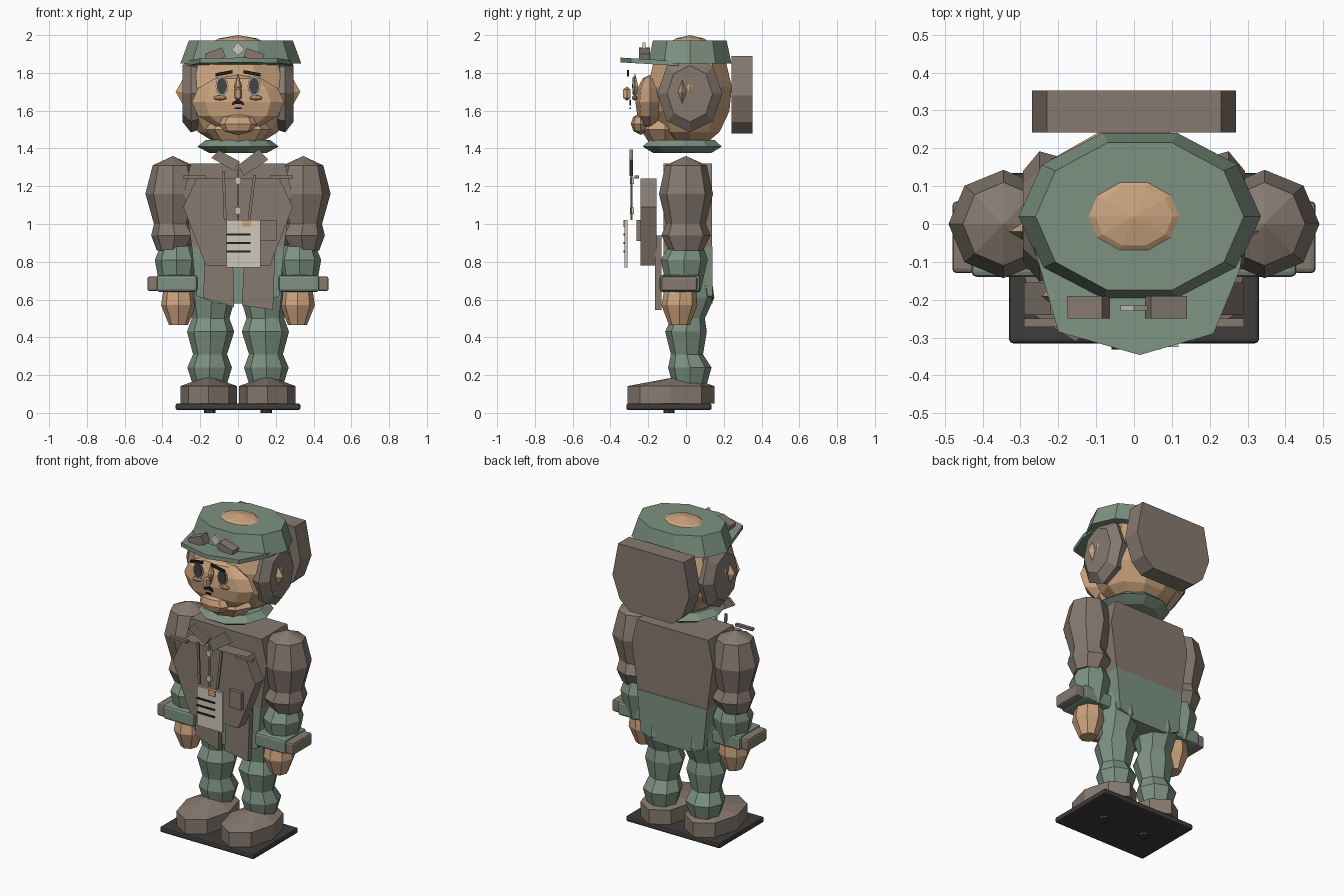
import bpy, bmesh, math


def material(name, r, g, b):
    m = bpy.data.materials.new(name)
    m.diffuse_color = (r, g, b, 1)
    return m


SKIN = material("skin tan", 0.60, 0.37, 0.21)
BROWN = material("jacket brown", 0.24, 0.195, 0.162)
GREEN = material("uniform green", 0.205, 0.29, 0.22)
DARK = material("base charcoal", 0.05, 0.045, 0.042)
BLACK = material("ink black", 0.014, 0.013, 0.013)
WHITE = material("badge white", 0.62, 0.58, 0.49)
PUPIL = material("eye grey", 0.06, 0.058, 0.058)

MAP = {'x': lambda a, b, h: (h, a, b),
       'y': lambda a, b, h: (a, h, b),
       'z': lambda a, b, h: (a, b, h)}


def skin_rings(name, rings, mat, bevel=0):
    """Bridge equal-length rings of points into a closed flat-shaded solid."""
    bm = bmesh.new()
    vs = [[bm.verts.new(p) for p in ring] for ring in rings]
    n = len(vs[0])
    for lo, hi in zip(vs, vs[1:]):
        for i in range(n):
            j = (i + 1) % n
            bm.faces.new((lo[i], lo[j], hi[j], hi[i]))
    bm.faces.new(vs[0][::-1])
    bm.faces.new(vs[-1])
    bmesh.ops.remove_doubles(bm, verts=bm.verts, dist=0.0005)
    bmesh.ops.recalc_face_normals(bm, faces=bm.faces)
    me = bpy.data.meshes.new(name)
    bm.to_mesh(me)
    bm.free()
    me.materials.append(mat)
    ob = bpy.data.objects.new(name, me)
    bpy.context.collection.objects.link(ob)
    if bevel:
        mod = ob.modifiers.new("bevel", 'BEVEL')
        mod.width, mod.segments = bevel, 2
    return ob


def loft(name, rings, mat, n=8, axis='z'):
    """Rings are (centre a, centre b, radius a, radius b, height)."""
    out = []
    for ca, cb, ra, rb, h in rings:
        out.append([MAP[axis](ca + max(ra, 1e-5) * math.cos(2 * math.pi * i / n),
                              cb + max(rb, 1e-5) * math.sin(2 * math.pi * i / n), h)
                    for i in range(n)])
    return skin_rings(name, out, mat)


def prism(name, pts, h0, h1, mat, axis='y', bevel=0):
    return skin_rings(name, [[MAP[axis](a, b, h) for a, b in pts] for h in (h0, h1)],
                      mat, bevel)


def box(name, x0, x1, y0, y1, z0, z1, mat, bevel=0):
    return prism(name, [(x0, z0), (x1, z0), (x1, z1), (x0, z1)], y0, y1, mat, 'y', bevel)


def ball(name, x, y, z, rx, ry, rz, mat, n=8, lats=(-90, -60, -30, 0, 30, 60, 90)):
    rings = []
    for d in lats:
        c, s = math.cos(math.radians(d)), math.sin(math.radians(d))
        rings.append((x, y, rx * c, ry * c, z + rz * s))
    return loft(name, rings, mat, n)


def sym(half):
    """Close a right-hand outline by mirroring it."""
    return half + [(-a, b) for a, b in reversed(half)]


# Base plate with screw heads beneath
box("base_plate", -0.33, 0.33, -0.315, 0.135, 0.015, 0.05, DARK, 0.01)

for s, side in ((-1, "left"), (1, "right")):
    loft(side + "_base_screw", [(s * .15, -.09, .03, .03, 0), (s * .15, -.09, .03, .03, .02)], DARK)

    # Shoes
    x = s * 0.155
    loft(side + "_shoe", [(x, -.08, .15, .23, .05), (x, -.08, .15, .23, .142),
                          (x, -.03, .03, .05, .185)], BROWN)

    # Legs
    loft(side + "_leg", [(s * .15, .02, .09, .09, .15), (s * .15, .02, .118, .115, .24),
                         (s * .148, .005, .09, .085, .31), (s * .145, 0, .125, .11, .43),
                         (s * .145, .01, .10, .09, .50), (s * .14, .02, .125, .13, .61),
                         (s * .14, .01, .12, .12, .75)], GREEN)

    # Arms
    x = s * 0.345
    loft(side + "_upper_arm", [(x, 0, .085, .09, .86), (x - s * .01, 0, .125, .13, .94),
                               (x, 0, .10, .105, 1.0), (x, 0, .145, .143, 1.16),
                               (x, 0, .107, .11, 1.31), (x, 0, 0, 0, 1.36)], BROWN)
    x = s * 0.325
    loft(side + "_forearm", [(x, -.01, .085, .085, .64), (x, -.01, .115, .125, .81),
                             (x, 0, .085, .09, .885)], GREEN)
    box(side + "_wristband", min(s * .215, s * .43), max(s * .215, s * .43),
        -.14, .075, .64, .73, GREEN, .015)
    box(side + "_wrist_buckle", min(s * .42, s * .48), max(s * .42, s * .48),
        -.13, .06, .645, .722, BROWN, .012)
    x = s * 0.315
    loft(side + "_hand", [(x, -.035, .05, .055, .465), (x, -.035, .092, .095, .57),
                          (x, -.03, .08, .085, .65)], SKIN)

    # Hair panels and ears
    loft(side + "_hair_panel", [(.02, 1.69, .15, .18, s * .17), (.02, 1.69, .172, .205, s * .25),
                                (.02, 1.69, .12, .15, s * .293)], BROWN, axis='x')
    ball(side + "_ear", s * .295, -.02, 1.70, .035, .022, .062, SKIN, 4, (-90, 0, 90))

    # Face details
    loft(side + "_eye_white", [(s * .085, 1.73, .034, .052, -.272),
                               (s * .085, 1.73, .034, .052, -.278)], WHITE, 12, 'y')
    loft(side + "_pupil", [(s * .085, 1.73, .027, .045, -.278),
                           (s * .085, 1.73, .027, .045, -.284)], PUPIL, 12, 'y')
    prism(side + "_eyebrow", [(s * .03, 1.797), (s * .03, 1.815), (s * .12, 1.798), (s * .12, 1.78)],
          -.312, -.303, BLACK)
    ball(side + "_cheek_dimple", s * .095, -.272, 1.668, .035, .015, .014, SKIN, 8, (-90, -40, 0, 40, 90))

    # Cap front flaps and shoulder trim
    prism(side + "_shoulder_trim", [(s * .17, 1.24), (s * .29, 1.24), (s * .29, 1.256), (s * .17, 1.256)],
          -.272, -.25, BROWN)

# Torso: trouser block, jacket, raised vest front
prism("trouser_block", sym([(.12, .58), (.22, .62), (.245, .88)]), -.12, .14, GREEN)
prism("jacket_body", sym([(.245, .88), (.285, 1.17), (.25, 1.32)]), -.12, .137, BROWN)
prism("vest_front", sym([(.17, .78), (.29, 1.09), (.22, 1.24)]), -.24, -.155, BROWN)
prism("left_jacket_tail", [(-.17, .94), (-.03, .94), (-.02, .56), (-.185, .61)], -.165, -.13, BROWN)
prism("right_jacket_tail", [(.04, .94), (.2, .94), (.185, .545), (.02, .57)], -.165, -.13, BROWN)
box("vest_pocket", .12, .205, -.262, -.235, .91, 1.02, BROWN)

# Collar flaps, zip, lanyard and buttons
prism("left_collar_flap", [(-.14, 1.35), (-.10, 1.39), (.01, 1.33), (-.02, 1.28)], -.298, -.28, BROWN)
prism("right_collar_flap", [(.11, 1.395), (.16, 1.34), (.03, 1.255), (.0, 1.31)], -.298, -.28, BROWN)
box("zip_strip", -.006, .006, -.292, -.284, 1.02, 1.29, BROWN)
prism("left_lanyard", [(-.085, 1.28), (-.07, 1.28), (-.06, 1.02), (-.075, 1.02)], -.295, -.285, BROWN)
prism("right_lanyard", [(.08, 1.26), (.095, 1.26), (.066, 1.02), (.051, 1.02)], -.295, -.285, BROWN)
for z in (1.07, 1.23):
    box("button", -.015, .015, -.296, -.274, z - .017, z + .017, WHITE)

# Badge with dark stripes and a clip
box("badge", -.06, .118, -.325, -.31, .77, 1.02, WHITE)
for z in (.945, .90, .855):
    box("badge_stripe", -.06, .065, -.331, -.324, z - .005, z + .005, BLACK)
box("badge_clip", .02, .07, -.332, -.31, .985, 1.022, SKIN)

# Neck ring
loft("neck_ring", [(0, -.02, .15, .16, 1.375), (0, -.02, .215, .22, 1.41),
                   (0, -.02, .17, .18, 1.445)], GREEN, 10)

# Head, face mask, jaw, chin
ball("head", 0, .02, 1.70, .30, .235, .30, SKIN, 10, (-90, -70, -45, -20, 5, 30, 50, 70, 90))
ball("face", 0, -.19, 1.645, .245, .078, .145, SKIN)
ball("jaw", 0, -.11, 1.50, .175, .13, .095, SKIN, 8, (-90, -50, 0, 50, 90))
ball("chin", 0, -.24, 1.53, .10, .052, .058, SKIN, 8, (-90, -40, 0, 40, 90))
ball("nose", 0, -.313, 1.69, .026, .028, .038, SKIN, 6, (-90, -35, 35, 90))
ball("nose_bridge", 0, -.27, 1.73, .02, .02, .07, SKIN, 6, (-90, 0, 90))
prism("moustache", sym([(.012, 1.635), (.034, 1.628), (.028, 1.645), (.008, 1.658)]), -.30, -.292, BLACK)
box("mouth_line", -.018, .018, -.30, -.292, 1.608, 1.617, BLACK)

# Back hair block
prism("back_hair_block", sym([(.15, 1.48), (.22, 1.54), (.27, 1.68), (.23, 1.89)]), .242, .352, BROWN)

# Cap crown, brim, front flaps and diamond
loft("cap_crown", [(.015, .02, .32, .232, 1.85), (.015, .02, .275, .205, 1.972)], GREEN, 10)
brim = prism("cap_brim", [(-.27, -.04), (-.25, -.11), (-.20, -.285), (.015, -.346), (.21, -.29),
                          (.28, -.12), (.29, -.04)], 1.835, 1.86, GREEN, 'z')
for v in brim.data.vertices:
    v.co.z -= 0.06 * v.co.y
prism("left_cap_flap", [(-.175, 1.90), (-.085, 1.935), (-.065, 1.885), (-.165, 1.85)], -.25, -.19, BROWN)
prism("right_cap_flap", [(.045, 1.93), (.14, 1.90), (.13, 1.86), (.03, 1.885)], -.25, -.19, BROWN)
prism("cap_diamond", [(0, 1.89), (.035, 1.925), (0, 1.962), (-.035, 1.925)], -.23, -.215, WHITE)
